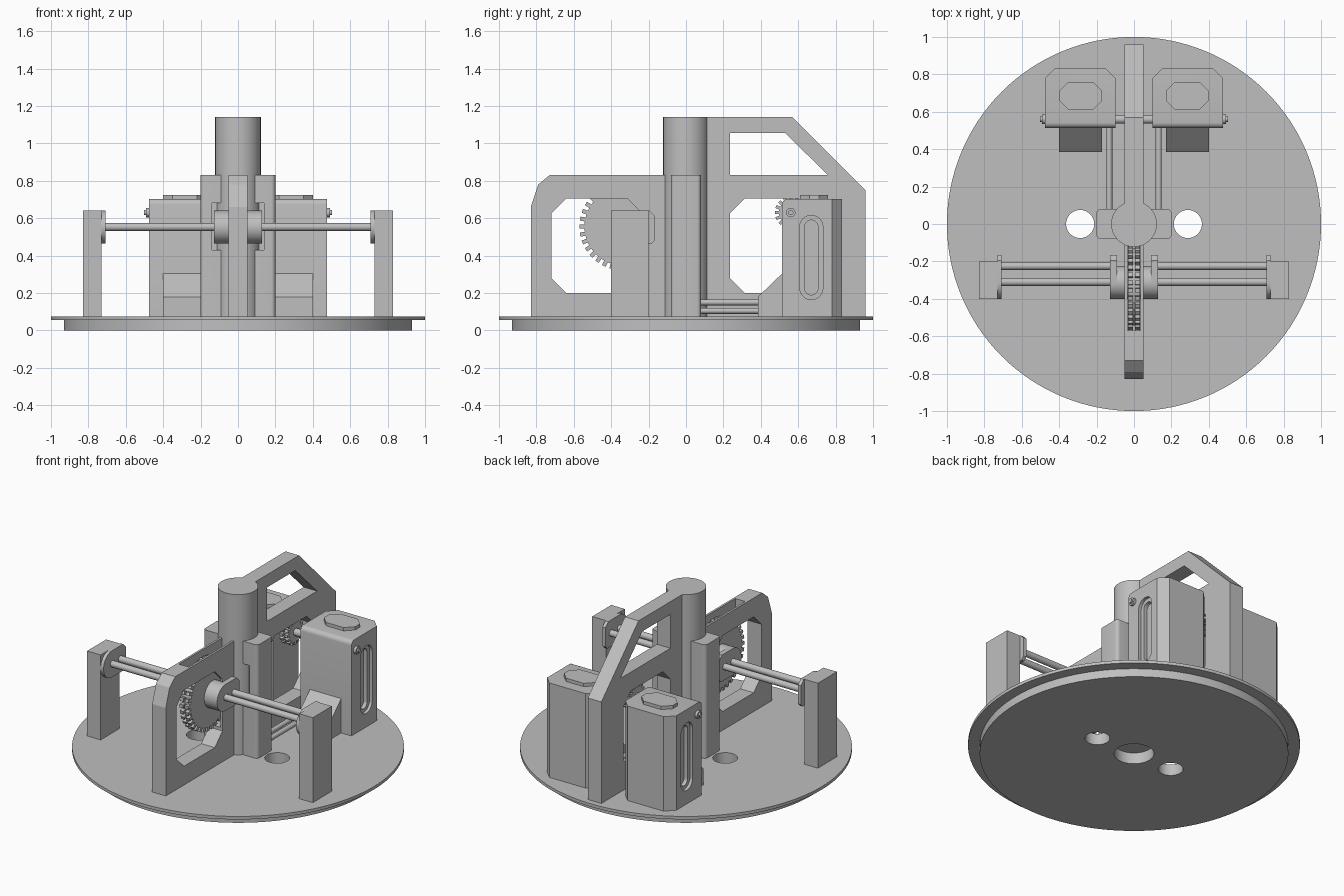
import bpy, bmesh
from math import cos, sin, pi, radians
from mathutils import Vector

cube = bpy.data.objects.get("Cube")
if cube:
    bpy.data.objects.remove(cube, do_unlink=True)

GREY = (0.52, 0.52, 0.52, 1)
grey = bpy.data.materials.new("plain grey")
grey.use_nodes = True
grey.diffuse_color = GREY
grey.node_tree.nodes["Principled BSDF"].inputs["Base Color"].default_value = GREY


def place(axis, p, t):
    # Profile planes: x -> (y, z), y -> (x, z), z -> (x, y)
    return {"x": (t, p[0], p[1]), "y": (p[0], t, p[1]), "z": (p[0], p[1], t)}[axis]


def add_prism(bm, pts, axis, a, b):
    low = [bm.verts.new(place(axis, p, a)) for p in pts]
    high = [bm.verts.new(place(axis, p, b)) for p in pts]
    bm.faces.new(low)
    bm.faces.new(high)
    for i in range(len(pts)):
        j = (i + 1) % len(pts)
        bm.faces.new((low[i], low[j], high[j], high[i]))


def finish(name, bm, smooth=False):
    bmesh.ops.recalc_face_normals(bm, faces=bm.faces)
    mesh = bpy.data.meshes.new(name)
    bm.to_mesh(mesh)
    bm.free()
    mesh.materials.append(grey)
    obj = bpy.data.objects.new(name, mesh)
    bpy.context.collection.objects.link(obj)
    if smooth:
        shade(obj)
    return obj


def activate(obj):
    bpy.ops.object.select_all(action="DESELECT")
    obj.select_set(True)
    bpy.context.view_layer.objects.active = obj


def shade(obj):
    activate(obj)
    bpy.ops.object.shade_smooth_by_angle(angle=radians(30))


def prism(name, pts, axis, a, b, smooth=False):
    bm = bmesh.new()
    add_prism(bm, pts, axis, min(a, b), max(a, b))
    return finish(name, bm, smooth)


def circle(u, v, r, n=48, start=0, sweep=2 * pi):
    steps = n if sweep > 6 else n - 1
    return [(u + r * cos(start + sweep * i / steps), v + r * sin(start + sweep * i / steps)) for i in range(n)]


def rect(u0, u1, v0, v1):
    return [(u0, v0), (u1, v0), (u1, v1), (u0, v1)]


def chamfered(u0, u1, v0, v1, c):
    return [(u0 + c, v0), (u1 - c, v0), (u1, v0 + c), (u1, v1 - c),
            (u1 - c, v1), (u0 + c, v1), (u0, v1 - c), (u0, v0 + c)]


def stadium(u, v0, v1, r):
    return circle(u, v1 - r, r, 16, 0, pi) + circle(u, v0 + r, r, 16, pi, pi)


def rounded(u0, u1, v0, v1, r):
    corners = [(u1 - r, v1 - r), (u0 + r, v1 - r), (u0 + r, v0 + r), (u1 - r, v0 + r)]
    return [p for i, (u, v) in enumerate(corners) for p in circle(u, v, r, 6, i * pi / 2, pi / 2)]


def cut(obj, pts, axis, a, b):
    cutter = prism("cutter", pts, axis, a, b)
    cutter.hide_render = True
    mod = obj.modifiers.new("cut", "BOOLEAN")
    mod.operation = "DIFFERENCE"
    mod.solver = "EXACT"
    mod.object = cutter
    activate(obj)
    bpy.ops.object.modifier_apply(modifier=mod.name)
    bpy.data.objects.remove(cutter, do_unlink=True)


def gear(name, y, z, r, teeth, depth):
    # Drum carrying two rows of square teeth
    bm = bmesh.new()
    add_prism(bm, circle(y, z, r - depth, 64), "x", -0.032, 0.032)
    for i in range(teeth):
        a = 2 * pi * i / teeth
        out, side = Vector((cos(a), sin(a))), Vector((-sin(a), cos(a)))
        w = r * pi / teeth * 0.5
        mid = Vector((y, z))
        pts = [mid + out * (r - depth * 1.5) - side * w, mid + out * r - side * w,
               mid + out * r + side * w, mid + out * (r - depth * 1.5) + side * w]
        for x in (-0.031, 0.006):
            add_prism(bm, pts, "x", x, x + 0.025)
    return finish(name, bm)


# Round base with a lip and three holes
FLOOR = 0.075
base = prism("base_plate", circle(0, 0, 0.93, 128), "z", 0, 0.056)
lip = prism("base_lip", circle(0, 0, 1.0, 128), "z", 0.055, FLOOR)
for part in (base, lip):
    for x, r in ((0, 0.12), (-0.288, 0.075), (0.288, 0.075)):
        cut(part, circle(x, 0, r), "z", -0.1, 0.2)
    shade(part)

# Central column
prism("column", circle(0, 0, 0.122, 64), "z", FLOOR, 1.14, True)
for s in (1, -1):
    block = prism("column_side_block",
                  [(x * s, y) for x, y in rounded(0.02, 0.2, -0.08, 0.08, 0.022)], "z", FLOOR, 0.83)
    cut(block, rect(*sorted((0.04 * s, 0.14 * s)), 0.43, 0.68), "y", -0.2, -0.045)
    shade(block)

# Front frame with a window and a slot for the large gear
front = prism("front_frame", [(-0.05, FLOOR), (-0.83, FLOOR), (-0.83, 0.66), (-0.79, 0.78),
                              (-0.73, 0.83), (-0.05, 0.83)], "x", -0.05, 0.05)
cut(front, chamfered(-0.72, -0.235, 0.2, 0.705, 0.08), "x", -0.2, 0.2)
cut(front, rect(-0.57, -0.115, 0.3, 0.9), "x", -0.036, 0.036)
gear("large_gear", -0.335, 0.555, 0.235, 34, 0.027)

# Rear frame with two windows
rear = prism("rear_frame", [(0.05, FLOOR), (0.96, FLOOR), (0.96, 0.75), (0.57, 1.14),
                            (0.05, 1.14)], "x", -0.05, 0.05)
cut(rear, chamfered(0.235, 0.73, 0.2, 0.705, 0.08), "x", -0.2, 0.2)
cut(rear, [(0.235, 0.83), (0.76, 0.83), (0.53, 1.055), (0.235, 1.055)], "x", -0.2, 0.2)
gear("small_gear", 0.56, 0.63, 0.085, 16, 0.022)
prism("rear_axle", circle(0.56, 0.63, 0.024, 24), "x", -0.48, 0.48, True)

# Lever outline: round nose with a chamfered tail
lever = circle(-0.313, 0.552, 0.088, 24, pi / 2, pi) + [(-0.185, 0.464), (-0.165, 0.484),
                                                        (-0.165, 0.61), (-0.195, 0.64)]

for s in (1, -1):
    # Front axle posts, levers, hubs and rods
    prism("axle_post", rect(-0.4, -0.2, FLOOR, 0.64), "x", 0.73 * s, 0.83 * s)
    prism("outer_lever", lever, "x", 0.708 * s, 0.73 * s, True)
    prism("inner_lever", lever, "x", 0.092 * s, 0.127 * s, True)
    prism("inner_hub", circle(-0.313, 0.552, 0.088), "x", 0.03 * s, 0.1 * s, True)
    for y in (-0.225, -0.31):
        prism("front_rod", circle(y, 0.553, 0.021, 24), "x", 0.11 * s, 0.72 * s, True)

    # Rear housings: chamfered back, rounded front top edge, recessed slot
    outline = [(0.1, 0.513), (0.475, 0.513), (0.475, 0.78), (0.42, 0.835), (0.155, 0.835), (0.1, 0.78)]
    housing = prism("rear_housing", [(x * s, y) for x, y in outline], "z", FLOOR, 0.703)
    bm = bmesh.new()
    bm.from_mesh(housing.data)
    edge = [e for e in bm.edges if all(v.co.z > 0.7 and v.co.y < 0.52 for v in e.verts)]
    bmesh.ops.bevel(bm, geom=edge, offset=0.03, segments=5, profile=0.5, affect="EDGES")
    bm.to_mesh(housing.data)
    bm.free()
    cut(housing, stadium(0.67, 0.165, 0.615, 0.062), "x", 0.455 * s, 0.6 * s)
    cut(housing, stadium(0.67, 0.19, 0.59, 0.036), "x", 0.43 * s, 0.6 * s)
    shade(housing)
    cap = [(x * s, y) for x, y in chamfered(0.17, 0.4, 0.61, 0.76, 0.05)]
    prism("housing_cap", cap, "z", 0.70, 0.725)
    prism("axle_boss", circle(0.56, 0.63, 0.025, 24), "x", 0.47 * s, 0.492 * s, True)
    prism("axle_tip", circle(0.56, 0.63, 0.014, 24), "x", 0.49 * s, 0.502 * s, True)
    prism("housing_ramp", [(0.385, FLOOR), (0.52, FLOOR), (0.52, 0.31), (0.385, 0.18)],
          "x", 0.17 * s, 0.4 * s)

    # Low rods from the column to the housings
    for z in (0.105, 0.15):
        prism("low_rod", [(x * s, v) for x, v in circle(0.132, z, 0.016, 20)], "y", 0.06, 0.53, True)
